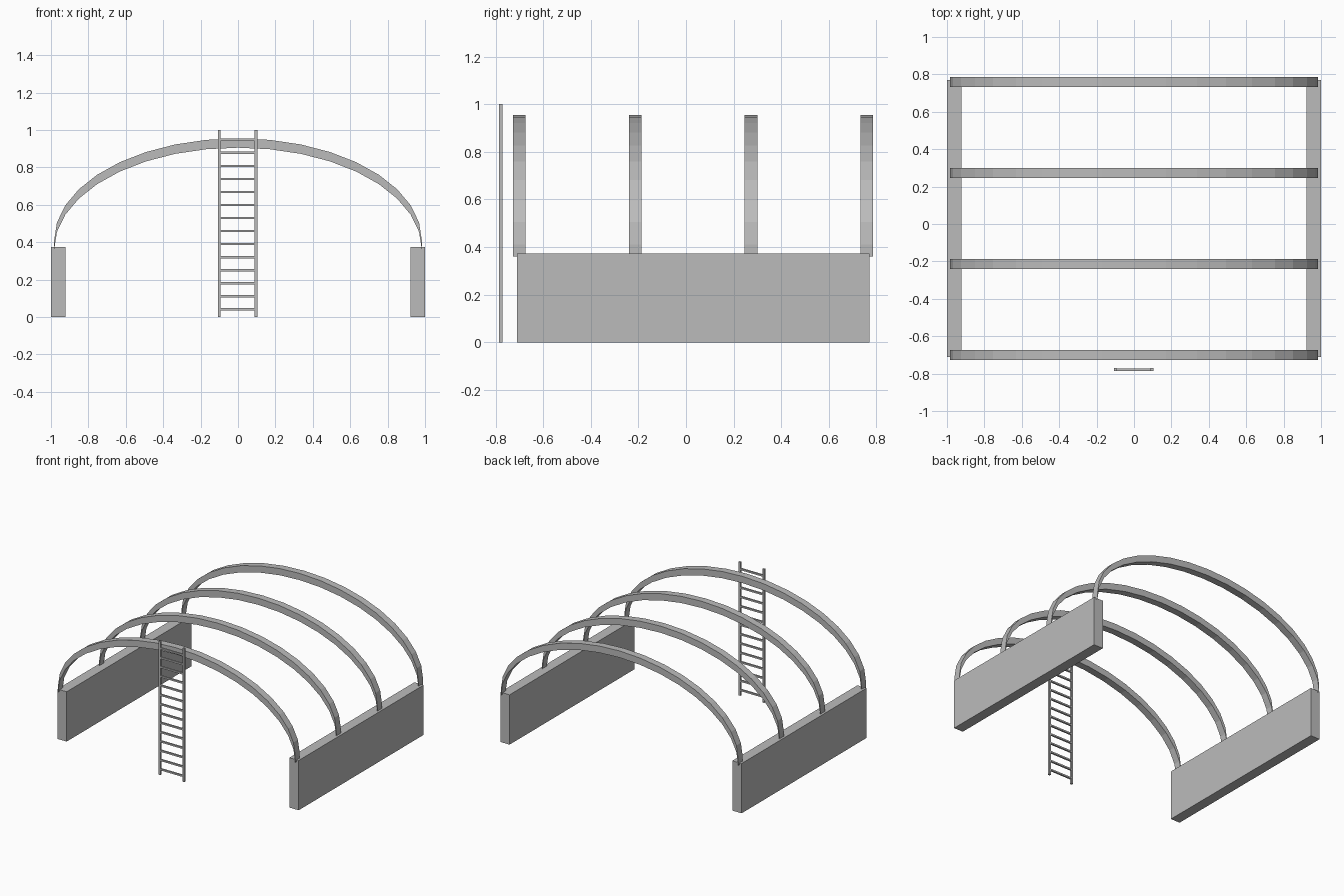
import bpy, bmesh, math

if "Cube" in bpy.data.objects:
    bpy.data.objects.remove(bpy.data.objects["Cube"])

grey = bpy.data.materials.new("plain grey")
grey.diffuse_color = (0.5, 0.5, 0.5, 1)
grey.use_nodes = True
grey.node_tree.nodes["Principled BSDF"].inputs["Base Color"].default_value = grey.diffuse_color


def finish(name, bm):
    bmesh.ops.recalc_face_normals(bm, faces=bm.faces)
    mesh = bpy.data.meshes.new(name)
    bm.to_mesh(mesh)
    bm.free()
    mesh.materials.append(grey)
    obj = bpy.data.objects.new(name, mesh)
    bpy.context.collection.objects.link(obj)
    return obj


def box(name, x, y, z):
    """Box from (min, max) pairs on each axis."""
    bm = bmesh.new()
    bmesh.ops.create_cube(bm, size=1)
    for v in bm.verts:
        v.co = [(a + b) / 2 + c * (b - a) for (a, b), c in zip((x, y, z), v.co)]
    return finish(name, bm)


def arch(name, y, width=0.053, rx=0.983, rz=0.545, base=0.36, depth=0.05, steps=18):
    """Half-ellipse band of constant vertical depth, so it thins towards its feet."""
    bm = bmesh.new()
    rings = []
    for i in range(steps + 1):
        a = math.pi * i / steps
        px, pz = rx * math.cos(a), base + rz * math.sin(a)
        rings.append([bm.verts.new((px, y + s * width / 2, pz + h))
                      for s, h in ((-1, 0), (1, 0), (1, depth), (-1, depth))])
    for r, q in zip(rings, rings[1:]):
        for k in range(4):
            n = (k + 1) % 4
            bm.faces.new((r[k], r[n], q[n], q[k]))
    bm.faces.new(rings[0])
    bm.faces.new(rings[-1])
    return finish(name, bm)


# low side walls
box("left_wall", (-1.0, -0.923), (-0.71, 0.77), (0, 0.373))
box("right_wall", (0.923, 1.0), (-0.71, 0.77), (0, 0.373))

# roof arches
for i in range(4):
    arch(f"roof_arch_{i + 1}", -0.7 + i * 0.4865)

# ladder rails and rungs
ladder_y = (-0.786, -0.771)
box("ladder_left_rail", (-0.108, -0.093), ladder_y, (0, 1.0))
box("ladder_right_rail", (0.089, 0.104), ladder_y, (0, 1.0))
for i in range(14):
    z = 0.041 + i * 0.0697
    box(f"ladder_rung_{i + 1}", (-0.094, 0.09), (-0.785, -0.772), (z - 0.006, z + 0.006))
